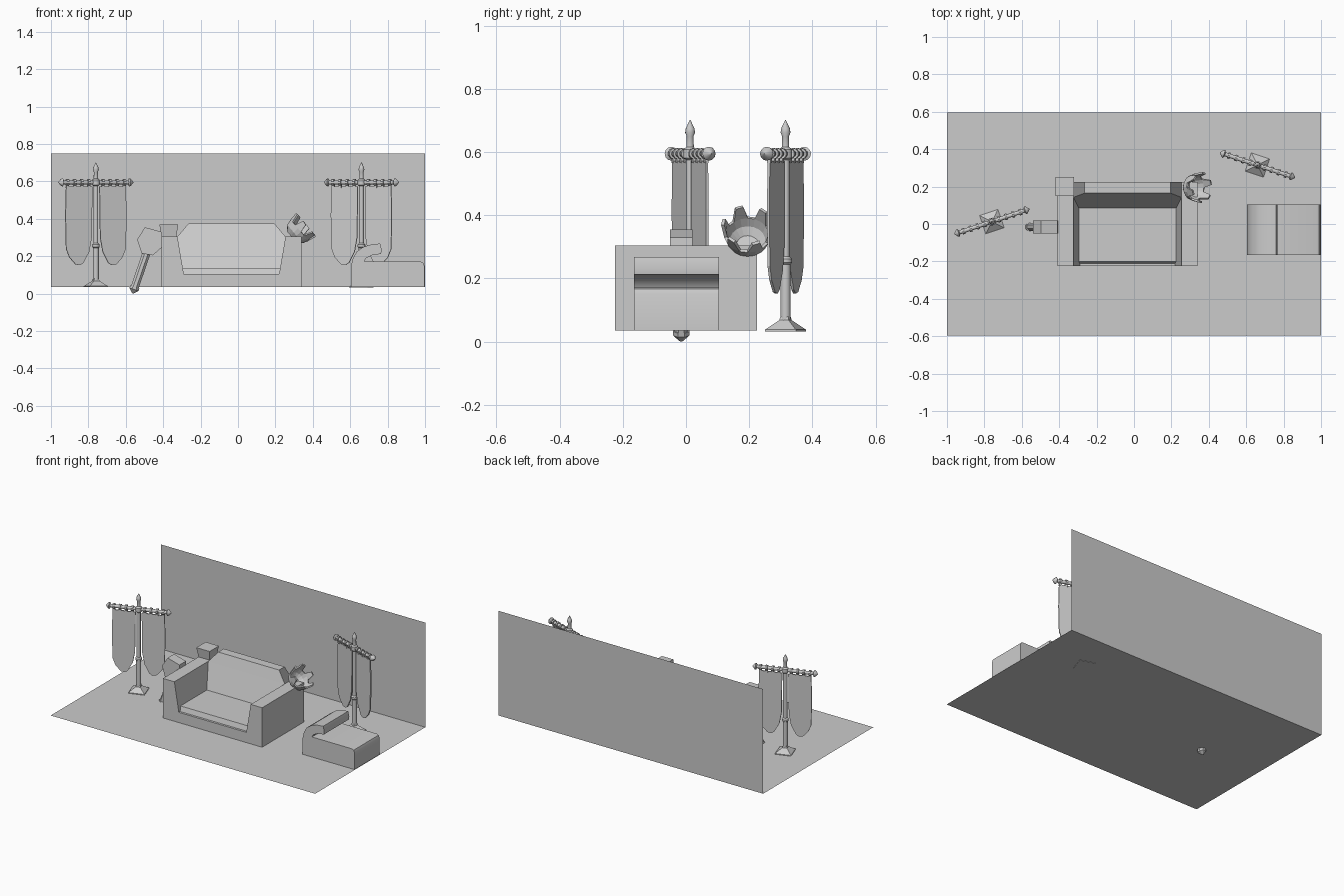
import bpy, bmesh
from math import sin, cos, pi, radians
from mathutils import Matrix, Vector

if "Cube" in bpy.data.objects:
    bpy.data.objects.remove(bpy.data.objects["Cube"])

I = Matrix.Identity(4)


def finish(name, bm, mat=I, smooth=False):
    bmesh.ops.recalc_face_normals(bm, faces=bm.faces)
    me = bpy.data.meshes.new(name)
    bm.to_mesh(me)
    bm.free()
    ob = bpy.data.objects.new(name, me)
    bpy.context.collection.objects.link(ob)
    ob.matrix_world = mat
    if smooth:
        bpy.ops.object.select_all(action='DESELECT')
        bpy.context.view_layer.objects.active = ob
        ob.select_set(True)
        bpy.ops.object.shade_smooth_by_angle(angle=radians(35))
    return ob


def prism(name, pts, a, b, axis='Y', mat=I, taper=None, smooth=False):
    """Extrude a profile from a to b; axis Y takes (x, z), axis X takes (y, z)."""
    bm = bmesh.new()

    def loop(t):
        return [bm.verts.new((u, t, v) if axis == 'Y' else (t, u, v)) for u, v in pts]
    lo, hi = loop(a), loop(b)
    bm.faces.new(lo)
    bm.faces.new(hi[::-1])
    n = len(pts)
    for i in range(n):
        bm.faces.new((lo[i], lo[(i + 1) % n], hi[(i + 1) % n], hi[i]))
    if taper:
        taper(bm)
    return finish(name, bm, mat, smooth)


def lathe(name, prof, sides, mat=I, turn=0.0, smooth=True):
    """Revolve (radius, z) points around z and cap both ends."""
    bm = bmesh.new()
    rings = [[bm.verts.new((r * cos(turn + 2 * pi * i / sides),
                            r * sin(turn + 2 * pi * i / sides), z))
              for i in range(sides)] for r, z in prof]
    for p, q in zip(rings, rings[1:]):
        for i in range(sides):
            j = (i + 1) % sides
            bm.faces.new((p[i], p[j], q[j], q[i]))
    bm.faces.new(rings[0][::-1])
    bm.faces.new(rings[-1])
    return finish(name, bm, mat, smooth)


def plane(name, corners):
    bm = bmesh.new()
    bm.faces.new([bm.verts.new(c) for c in corners])
    return finish(name, bm)


# floor and back wall
F, D = 0.035, 0.595
plane("floor", [(-1, -D, F), (1, -D, F), (1, D, F), (-1, D, F)])
plane("back_wall", [(-1, D, F), (1, D, F), (1, D, 0.75), (-1, D, 0.75)])

# sofa: two sloped arms, seat with front lip, leaning backrest
SX = -0.035
arm = [(0.375, F), (0.375, 0.305), (0.289, 0.305), (0.255, 0.105), (0.255, F)]
for side, s in (("left", -1), ("right", 1)):
    prism(side + "_sofa_arm", [(SX + s * x, z) for x, z in arm], -0.225, 0.225)
prism("sofa_seat", [(-0.225, F), (-0.225, 0.105), (-0.21, 0.105), (-0.2, 0.138),
                    (0.1, 0.138), (0.1, F)], SX - 0.26, SX + 0.26, 'X')


def narrow_top(bm):
    for v in bm.verts:
        if v.co.z > 0.35:
            v.co.x = SX + (v.co.x - SX) * 0.23 / 0.289


prism("sofa_back", [(0.05, F), (0.085, 0.138), (0.142, 0.305), (0.165, 0.375),
                    (0.225, 0.375), (0.225, 0.305), (0.225, F)],
      SX - 0.289, SX + 0.289, 'X', taper=narrow_top)

# tapered block on the sofa's back corner
lathe("corner_block", [(0.056, 0.3), (0.071, 0.37)], 4,
      Matrix.Translation((-0.37, 0.2, 0)), pi / 4, False)

# lounger with a curled headrest
prism("lounger", [(0.605, F), (0.605, 0.15), (0.615, 0.19), (0.635, 0.225), (0.67, 0.25),
                  (0.715, 0.264), (0.76, 0.268), (0.768, 0.235), (0.765, 0.213),
                  (0.715, 0.205), (0.685, 0.19), (0.675, 0.172),
                  (0.975, 0.172), (0.99, 0.166), (0.996, 0.15), (0.996, F)],
      -0.165, 0.105, smooth=True)

# hammer leaning on the sofa: head, handle, pointed end
prism("hammer_head", [(-0.54, 0.29), (-0.497, 0.355), (-0.408, 0.33), (-0.405, 0.25),
                      (-0.455, 0.205), (-0.515, 0.215)], -0.05, 0.02)
top, bot = Vector((-0.478, -0.015, 0.25)), Vector((-0.563, -0.015, 0.002))
axis = bot - top
hm = Matrix.Translation(top) @ axis.to_track_quat('Z', 'Y').to_matrix().to_4x4()
L = axis.length
lathe("hammer_handle", [(0.023, 0), (0.023, L - 0.035), (0.028, L - 0.035),
                        (0.028, L - 0.022), (0.005, L)], 8, hm, pi / 8, False)

# tilted crown: open cup with flared prongs
cm = Matrix.Translation((0.33, 0.195, 0.34)) @ Matrix.Rotation(radians(50), 4, 'Y')
bm = bmesh.new()
N = 18


def ring(r, z):
    return [bm.verts.new((r * cos(2 * pi * i / N), r * sin(2 * pi * i / N), z)) for i in range(N)]


rings = [ring(0.036, -0.052), ring(0.06, -0.03), ring(0.07, 0.0)]
bm.faces.new(rings[0])
for p, q in zip(rings, rings[1:]):
    for i in range(N):
        bm.faces.new((p[i], p[(i + 1) % N], q[(i + 1) % N], q[i]))
for k in range(0, N, 3):
    a, b = rings[2][k], rings[2][k + 1], 
    b2 = rings[2][(k + 2) % N]
    mid = (2 * pi / N) * (k + 1)
    tips = [bm.verts.new((0.079 * cos(mid + d), 0.079 * sin(mid + d), 0.045)) for d in (-0.16, 0.16)]
    bm.faces.new((a, b, b2, tips[1], tips[0]))
crown = finish("crown", bm, cm)
sol = crown.modifiers.new("thickness", 'SOLIDIFY')
sol.thickness, sol.offset = 0.01, 0


# banner stands
flag_outline = [(0.02, 0.572), (0.168, 0.572), (0.172, 0.42), (0.168, 0.24), (0.15, 0.195),
                (0.115, 0.157), (0.09, 0.152), (0.07, 0.165), (0.038, 0.225), (0.024, 0.3)]


def banner(tag, x, y, angle, base_z):
    m = Matrix.Translation((x, y, 0)) @ Matrix.Rotation(radians(angle), 4, 'Z')
    to_x = Matrix.Translation((0, 0, 0.595)) @ Matrix.Rotation(pi / 2, 4, 'Y')
    # square flared foot
    lathe(tag + "_foot", [(0.073, base_z), (0.073, base_z + 0.005), (0.022, 0.068),
                          (0.018, 0.08)], 4, m, pi / 4, False)
    # pole with collar, cross joint and spear tip
    lathe(tag + "_pole", [(0.016, 0.05), (0.016, 0.245), (0.021, 0.25), (0.021, 0.262),
                          (0.013, 0.27), (0.013, 0.575), (0.021, 0.582), (0.021, 0.608),
                          (0.012, 0.616), (0.011, 0.65), (0.016, 0.662), (0.014, 0.675),
                          (0.001, 0.702)], 12, m)
    # crossbar with knobbed, pointed ends
    half = [(0.011, 0.175), (0.011, 0.182), (0.022, 0.188), (0.019, 0.196), (0.001, 0.212)]
    lathe(tag + "_crossbar", [(r, -z) for r, z in half[::-1]] + half, 12, m @ to_x)
    for side, s in (("left", -1), ("right", 1)):
        prism(f"{tag}_{side}_flag", [(s * u, z) for u, z in flag_outline], -0.004, 0.004, mat=m)
        # loops holding the flag to the bar
        for i in range(4):
            u = s * (0.04 + i * 0.04)
            lathe(f"{tag}_{side}_loop_{i}", [(0.018, u - 0.007), (0.018, u + 0.007)], 10, m @ to_x)
            prism(f"{tag}_{side}_tab_{i}", [(u - 0.008, 0.565), (u + 0.008, 0.565),
                                            (u + 0.007, 0.59), (u - 0.007, 0.59)],
                  -0.006, 0.006, mat=m)


banner("left_banner", -0.76, 0.013, 18.5, 0.035)
banner("right_banner", 0.66, 0.315, -18.5, 0.033)
